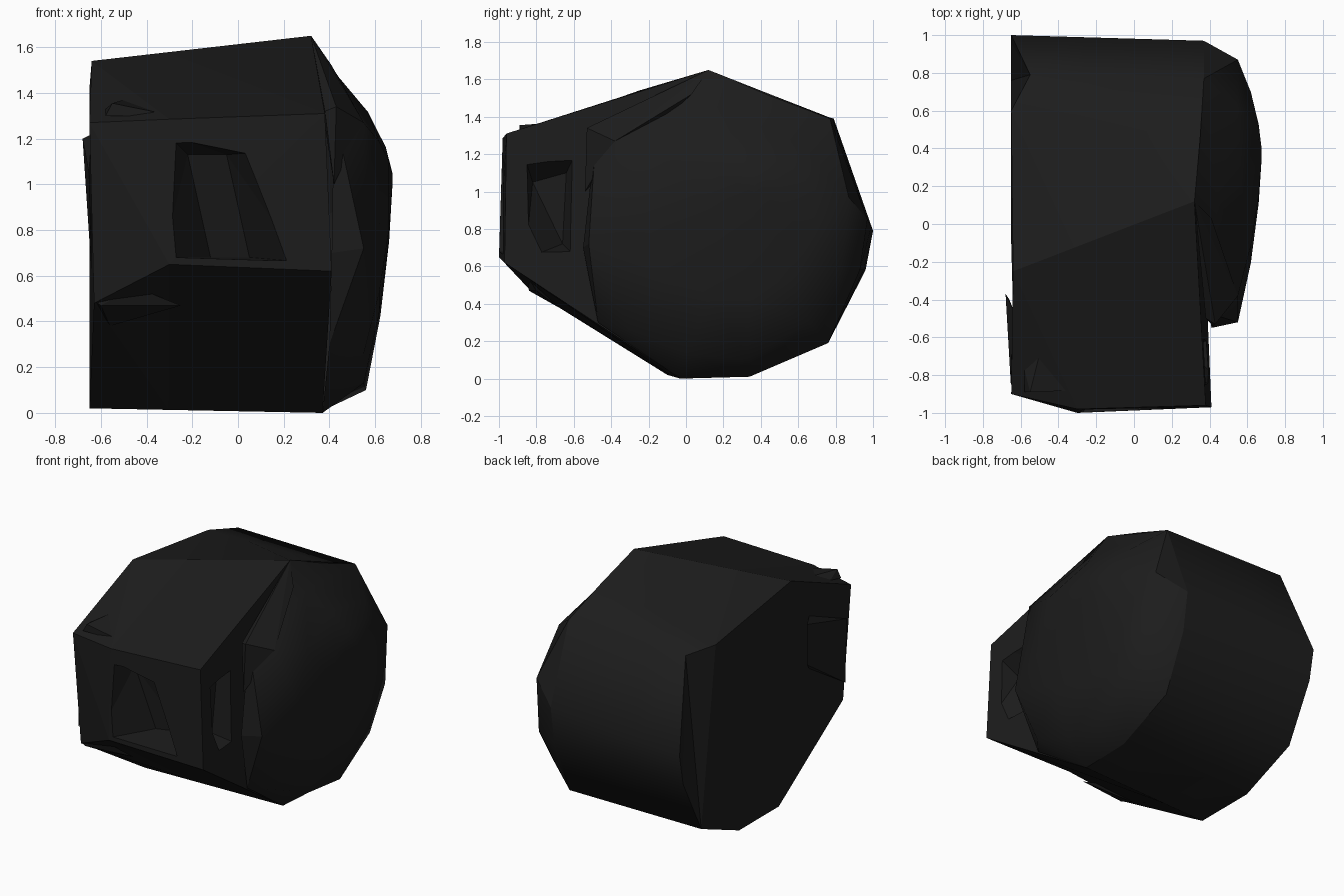
import bpy, bmesh
from mathutils import Vector

if "Cube" in bpy.data.objects:
    bpy.data.objects.remove(bpy.data.objects["Cube"])

mat = bpy.data.materials.new("dark_casing")
mat.diffuse_color = (0.012, 0.012, 0.012, 1)
mat.use_nodes = True
mat.node_tree.nodes["Principled BSDF"].inputs["Base Color"].default_value = mat.diffuse_color


def add_object(name, bm, smooth=lambda p: False):
    bmesh.ops.recalc_face_normals(bm, faces=bm.faces)
    me = bpy.data.meshes.new(name)
    bm.to_mesh(me)
    bm.free()
    ob = bpy.data.objects.new(name, me)
    bpy.context.collection.objects.link(ob)
    me.materials.append(mat)
    for p in me.polygons:
        p.use_smooth = smooth(p)
    return ob


def loft(rings, cap_start=False, cap_end=False):
    bm = bmesh.new()
    loops = [[bm.verts.new(p) for p in r] for r in rings]
    n = len(rings[0])
    for a, b in zip(loops, loops[1:]):
        for i in range(n):
            j = (i + 1) % n
            bm.faces.new((a[i], a[j], b[j], b[i]))
    if cap_start:
        bm.faces.new(loops[0][::-1])
    if cap_end:
        bm.faces.new(loops[-1])
    bmesh.ops.triangulate(bm, faces=bm.faces)
    return bm


def hull(name, pts):
    bm = bmesh.new()
    for p in pts:
        bm.verts.new(p)
    bmesh.ops.convex_hull(bm, input=bm.verts)
    return add_object(name, bm)


# Drum body: matching left and right outlines, joined across the width
left = [(-.64, -.25, 1.54), (-.65, .60, 1.42), (-.55, .79, 1.39), (-.65, 1, .79),
        (-.65, .96, .58), (-.65, .76, .19), (-.65, .34, .02), (-.65, -.10, .02),
        (-.63, -.84, .48), (-.65, -.90, 1.27)]
right = [(.32, .12, 1.65), (.35, .45, 1.52), (.37, .77, 1.39), (.37, .97, .85),
         (.37, .93, .58), (.37, .76, .19), (.37, .34, .01), (.37, -.03, 0),
         (.41, -.97, .62), (.38, -.96, 1.31)]
middle = [Vector(a).lerp(Vector(b), .34) for a, b in zip(left, right)]
middle[8] = (-.30, -1, .65)
middle[9] = (-.30, -.98, 1.285)
body = add_object("drum_body", loft([left, middle, right], True, True),
                  lambda p: p.center.y > .1 and abs(p.normal.x) < .6)

# Deep recess in the front face and another in the right cheek
front_cut = hull("front_recess_cutter", [
    (-.31, -1.1, 1.22), (.09, -1.1, 1.14), (.28, -1.1, .66), (-.33, -1.1, .68),
    (-.22, -.83, 1.13), (-.05, -.80, 1.13), (.05, -.68, .68), (-.12, -.74, .68)])
side_cut = hull("side_recess_cutter", [
    (.5, -.88, 1.24), (.5, -.56, 1.27), (.5, -.58, .64), (.5, -.86, .64),
    (.26, -.82, 1.05), (.28, -.64, 1.1), (.26, -.66, .72)])
for cut in (front_cut, side_cut):
    mod = body.modifiers.new(cut.name, 'BOOLEAN')
    mod.object = cut
    mod.operation = 'DIFFERENCE'
    mod.solver = 'EXACT'
    cut.hide_render = True
    cut.hide_viewport = True

# Domed right cover: rim, shoulder, then inward rings to the crown
rim = [(.32, .12, 1.65), (.37, .77, 1.39), (.37, .97, .85), (.37, .93, .58), (.37, .76, .19),
       (.37, .34, .01), (.37, -.03, 0), (.40, -.47, .30), (.41, -.55, .70), (.42, -.48, 1.32)]
shoulder = [(.44, .12, 1.47), (.55, .62, 1.25), (.55, .87, .97), (.56, .83, .58), (.56, .66, .30),
            (.56, .33, .10), (.55, .00, .13), (.55, -.30, .26), (.55, -.52, .72), (.55, -.38, 1.27)]
crown = Vector((.675, .38, 1.03))


def inward(t, rise):
    """Shoulder ring shrunk towards the crown by t, raised by its own share."""
    return [(p[0] + (crown.x - p[0]) * rise, p[1] + (crown.y - p[1]) * t,
             p[2] + (crown.z - p[2]) * t) for p in shoulder]


add_object("domed_cover", loft([rim, shoulder, inward(.35, .55), inward(.7, .88),
                                inward(.95, 1)], cap_end=True), lambda p: p.normal.x > .35)

# Sloping web from the crest down to the cover rim
hull("crest_web", [(.32, .12, 1.65), (.41, .03, 1.52), (.55, -.38, 1.27),
                   (.43, -.53, 1.34), (.38, -.50, 1.32), (.42, -.54, 1.0)])

# Small clips on the top, left side and underside
hull("top_clip", [(-.58, -.89, 1.30), (-.55, -.89, 1.355), (-.28, -.88, 1.30),
                  (-.58, -.77, 1.33), (-.50, -.69, 1.37)])
hull("left_clip", [(-.68, -.37, 1.20), (-.66, -.40, .90), (-.652, -.85, 1.05),
                   (-.64, -.85, .60), (-.64, -.45, .85), (-.64, -.45, 1.22)])
hull("lower_clip", [(-.63, -.84, .49), (-.60, -.84, .47), (-.56, -.68, .38),
                    (-.25, -.80, .47), (-.45, -.85, .55)])
